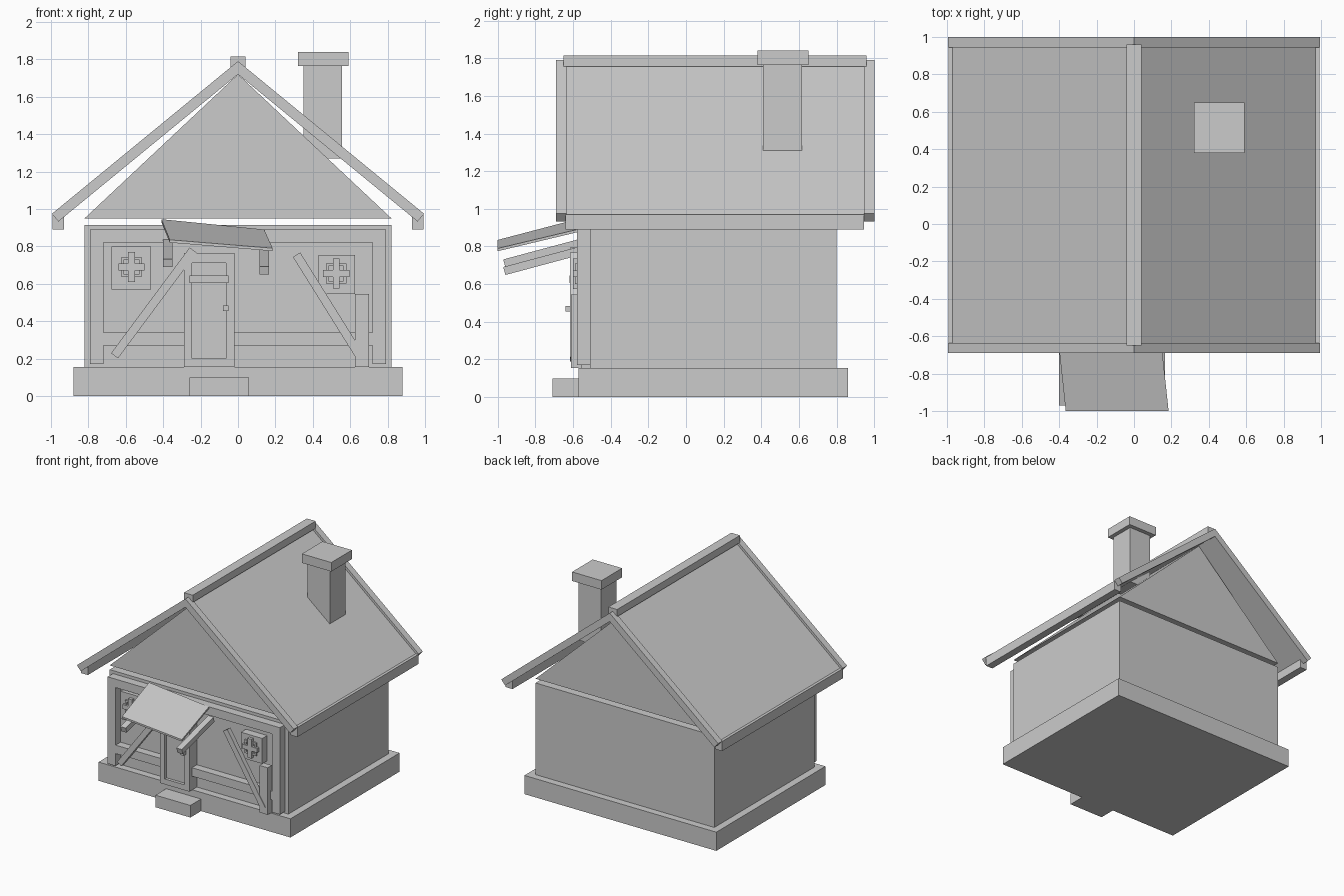
import bpy
import math
from mathutils import Vector, Matrix

cube = bpy.data.objects.get("Cube")
if cube:
    bpy.data.objects.remove(cube, do_unlink=True)

GREY = (0.6, 0.6, 0.6, 1)
grey = bpy.data.materials.new("plain grey")
grey.use_nodes = True
grey.diffuse_color = GREY
grey.node_tree.nodes["Principled BSDF"].inputs["Base Color"].default_value = GREY


def add_mesh(name, verts, faces):
    mesh = bpy.data.meshes.new(name)
    mesh.from_pydata(verts, [], faces)
    mesh.materials.append(grey)
    obj = bpy.data.objects.new(name, mesh)
    bpy.context.collection.objects.link(obj)
    return obj


def prism(name, profile, y0, y1):
    """Extrude an (x, z) outline, listed anticlockwise from the front, along y."""
    n = len(profile)
    verts = [(x, y, z) for y in (y0, y1) for x, z in profile]
    faces = [list(range(n)), list(range(2 * n - 1, n - 1, -1))]
    faces += [(i, i + n, (i + 1) % n + n, (i + 1) % n) for i in range(n)]
    return add_mesh(name, verts, faces)


def box(name, x0, x1, y0, y1, z0, z1):
    return prism(name, [(x0, z0), (x1, z0), (x1, z1), (x0, z1)], y0, y1)


def strut(name, a, b, width, y0, y1):
    """Board lying in the xz plane from a to b."""
    a, b = Vector(a), Vector(b)
    d = (b - a).normalized()
    side = Vector((-d.y, d.x)) * width / 2
    return prism(name, [a - side, b - side, b + side, a + side], y0, y1)


WALL = -0.51

# Foundation, doorstep, walls and gable
box("foundation", -0.88, 0.88, -0.57, 0.86, 0, 0.155)
box("doorstep", -0.26, 0.06, -0.71, -0.56, 0, 0.10)
box("walls", -0.82, 0.82, WALL, 0.80, 0.15, 0.915)
prism("gable", [(-0.82, 0.95), (0.82, 0.95), (0, 1.72)], WALL, 0.80)

# Roof: sloping panels, raised edge boards and eave beams on both sides
SLOPE = 0.82


def roof_strip(name, side, top, bottom, x_end, x_low, y0, y1):
    pts = [(0, top), (0, bottom), (x_low, bottom - SLOPE * x_low),
           (x_end, top - SLOPE * x_end)]
    pts = [(side * x, z) for x, z in pts]
    return prism(name, pts if side > 0 else pts[::-1], y0, y1)


for side, word in ((1, "left"), (-1, "right")):
    roof_strip(f"{word}_roof_panel", side, 1.765, 1.725, 0.97, 0.95, -0.64, 0.945)
    for end, y0, y1 in (("front", -0.69, -0.635), ("back", 0.945, 1.0)):
        roof_strip(f"{word}_{end}_edge_board", side, 1.79, 1.72, 0.995, 0.96, y0, y1)
    x0, x1 = sorted((side * 0.93, side * 0.993))
    box(f"{word}_eave_beam", x0, x1, -0.64, 0.945, 0.89, 0.97)
box("ridge_cap", -0.04, 0.04, -0.65, 0.96, 1.755, 1.815)

# Chimney
box("chimney_stack", 0.35, 0.555, 0.41, 0.615, 1.27, 1.78)
box("chimney_cap", 0.32, 0.59, 0.38, 0.65, 1.765, 1.84)

# Timber frame on the front wall
for side, word in ((1, "left"), (-1, "right")):
    x0, x1 = sorted((side * 0.72, side * 0.79))
    box(f"{word}_frame_post", x0, x1, -0.58, WALL, 0.17, 0.89)
box("frame_top_beam", -0.72, 0.72, -0.58, WALL, 0.82, 0.89)
box("frame_rail", -0.72, 0.72, -0.575, WALL, 0.27, 0.34)

# Door with surround, crosspiece and handle
box("door_jamb_right", -0.29, -0.245, -0.61, WALL, 0.155, 0.765)
box("door_jamb_left", -0.065, -0.02, -0.61, WALL, 0.155, 0.765)
box("door_head", -0.245, -0.065, -0.61, WALL, 0.71, 0.765)
box("door_sill", -0.245, -0.065, -0.61, WALL, 0.155, 0.2)
box("door", -0.245, -0.065, -0.585, WALL, 0.2, 0.71)
box("door_crosspiece", -0.26, -0.05, -0.62, -0.58, 0.605, 0.645)
box("door_handle", -0.08, -0.05, -0.64, -0.58, 0.455, 0.485)


# Windows: a box with a square ring and a cross on its face
def window(name, x, z, x0, x1, z0, z1):
    box(f"{name}_box", x0, x1, -0.575, WALL, z0, z1)
    box(f"{name}_cross_upright", x - 0.018, x + 0.018, -0.6, -0.57, z - 0.08, z + 0.08)
    box(f"{name}_cross_bar", x - 0.07, x + 0.07, -0.599, -0.57, z - 0.018, z + 0.018)
    r, t = 0.054, 0.014
    for s in (-1, 1):
        a, b = sorted((s * r, s * (r - t)))
        box(f"{name}_ring_side", x + a, x + b, -0.59, -0.57, z - r, z + r)
        box(f"{name}_ring_edge", x - r, x + r, -0.589, -0.57, z + a, z + b)


window("right_window", -0.57, 0.69, -0.675, -0.465, 0.57, 0.80)
window("left_window", 0.525, 0.655, 0.43, 0.625, 0.545, 0.755)

# Leaning and standing planks
strut("right_leaning_plank", (-0.66, 0.215), (-0.24, 0.78), 0.046, -0.615, -0.575)
strut("left_leaning_plank", (0.313, 0.755), (0.66, 0.2), 0.046, -0.615, -0.575)
box("standing_plank", 0.625, 0.70, -0.61, -0.555, 0.155, 0.545)

# Crooked awning and its two sloping arms
corners = [(-0.41, -0.58, 0.93), (-0.365, -1, 0.82), (0.185, -1, 0.775), (0.14, -0.58, 0.875)]
lift = Vector((0, 0, 0.015))
add_mesh("awning", [Vector(c) for c in corners] + [Vector(c) + lift for c in corners],
         [(3, 2, 1, 0), (4, 5, 6, 7)]
         + [(i, (i + 1) % 4, (i + 1) % 4 + 4, i + 4) for i in range(4)])
for word, x, z in (("right", -0.375, 0.71), ("left", 0.14, 0.67)):
    arm = box(f"{word}_awning_arm", -0.025, 0.025, 0, 0.43, -0.022, 0.022)
    arm.matrix_world = (Matrix.Translation((x, -0.965, z))
                        @ Matrix.Rotation(math.radians(15), 4, "X"))
